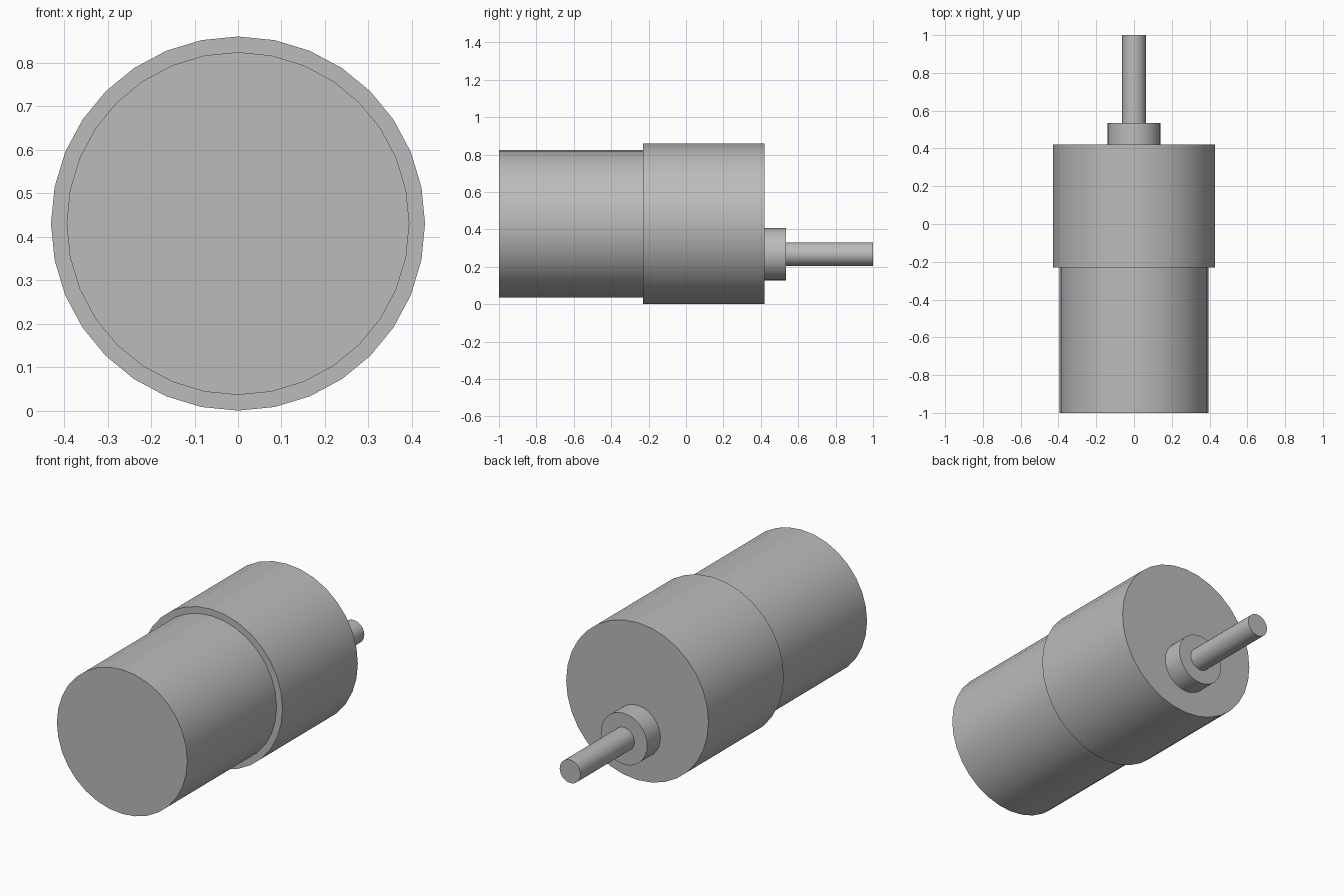
import bpy
import math

cube = bpy.data.objects.get("Cube")
if cube:
    bpy.data.objects.remove(cube, do_unlink=True)

# Single bare metal colour
metal = bpy.data.materials.new("grey metal")
metal.use_nodes = True
grey = (0.5, 0.5, 0.5, 1)
metal.diffuse_color = grey
metal.node_tree.nodes["Principled BSDF"].inputs["Base Color"].default_value = grey


def cylinder(name, radius, y_start, y_end, z, sides):
    """Smooth capped cylinder lying along y."""
    bpy.ops.mesh.primitive_cylinder_add(
        vertices=sides, radius=radius, depth=y_end - y_start,
        location=(0, (y_start + y_end) / 2, z), rotation=(math.pi / 2, 0, 0))
    part = bpy.context.object
    part.name = name
    part.data.materials.append(metal)
    bpy.ops.object.transform_apply(location=False, rotation=True, scale=True)
    bpy.ops.object.shade_smooth_by_angle(angle=math.radians(30))
    return part


body_z = 0.43    # axis of the motor and gearbox
shaft_z = 0.268  # offset output axis

cylinder("motor_can", 0.394, -1.0, -0.23, body_z, 32)
cylinder("gearbox", 0.43, -0.23, 0.42, body_z, 32)
cylinder("shaft_boss", 0.14, 0.42, 0.535, shaft_z, 32)
cylinder("output_shaft", 0.063, 0.535, 1.0, shaft_z, 32)
